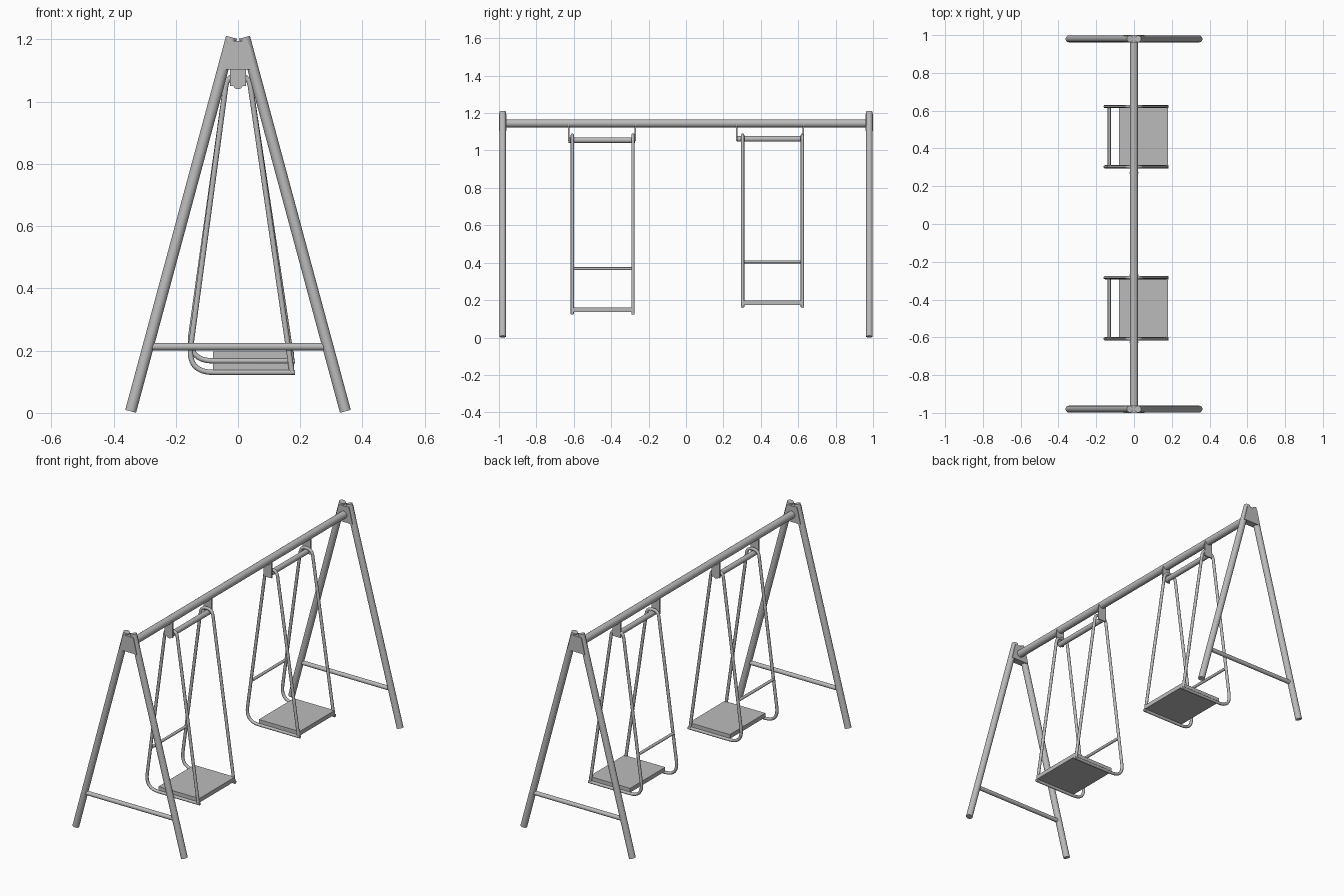
import bpy, bmesh
from mathutils import Vector

cube = bpy.data.objects.get("Cube")
if cube:
    bpy.data.objects.remove(cube, do_unlink=True)

steel = bpy.data.materials.new("grey steel")
steel.use_nodes = True
GREY = (0.5, 0.5, 0.5, 1)
steel.diffuse_color = GREY
steel.node_tree.nodes["Principled BSDF"].inputs["Base Color"].default_value = GREY


def rod(name, start, end, radius):
    """Straight round tube between two points."""
    start, end = Vector(start), Vector(end)
    axis = end - start
    bpy.ops.mesh.primitive_cylinder_add(vertices=24, radius=radius, depth=axis.length,
                                        location=(start + end) / 2,
                                        rotation=axis.to_track_quat("Z", "Y").to_euler())
    ob = bpy.context.object
    ob.name = name
    ob.data.materials.append(steel)
    bpy.ops.object.shade_smooth_by_angle()
    return ob


def slab(name, outline, y0, y1):
    """Flat-sided part: an x-z outline extruded along y."""
    bm = bmesh.new()
    face = bm.faces.new([bm.verts.new((x, y0, z)) for x, z in outline])
    grown = bmesh.ops.extrude_face_region(bm, geom=[face])["geom"]
    verts = [g for g in grown if isinstance(g, bmesh.types.BMVert)]
    bmesh.ops.translate(bm, verts=verts, vec=(0, y1 - y0, 0))
    bmesh.ops.recalc_face_normals(bm, faces=bm.faces)
    mesh = bpy.data.meshes.new(name)
    bm.to_mesh(mesh)
    bm.free()
    mesh.materials.append(steel)
    ob = bpy.data.objects.new(name, mesh)
    bpy.context.collection.objects.link(ob)
    return ob


def box(x0, x1, z0, z1):
    return [(x0, z0), (x1, z0), (x1, z1), (x0, z1)]


def bent_rod(name, corners, y, radius):
    """Bent tube through x-z corners, each given with its bend length."""
    pts = []
    for i, (x, z, bend) in enumerate(corners):
        p = Vector((x, y, z))
        if not bend:
            pts.append(p)
            continue
        ends = []
        for other in (corners[i - 1], corners[i + 1]):
            toward = Vector((other[0], y, other[1])) - p
            ends.append(p + toward.normalized() * bend)
        for k in range(9):
            t = k / 8
            pts.append(ends[0] * (1 - t) ** 2 + p * 2 * t * (1 - t) + ends[1] * t * t)
    curve = bpy.data.curves.new(name, "CURVE")
    curve.dimensions = "3D"
    curve.bevel_depth = radius
    curve.bevel_resolution = 4
    curve.use_fill_caps = True
    spline = curve.splines.new("POLY")
    spline.points.add(len(pts) - 1)
    for point, p in zip(spline.points, pts):
        point.co = (*p, 1)
    curve.materials.append(steel)
    ob = bpy.data.objects.new(name, curve)
    bpy.context.collection.objects.link(ob)


# A-frames at both ends
for end, y in (("front", -0.98), ("back", 0.98)):
    for side, s in (("right", -1), ("left", 1)):
        rod(f"{end}_{side}_leg", (s * 0.345, y, 0.005), (s * 0.021, y, 1.207), 0.018)
    rod(f"{end}_crossbar", (-0.285, y, 0.213), (0.285, y, 0.213), 0.012)
    slab(f"{end}_bracket",
         [(-0.056, 1.103), (0.056, 1.103), (0.033, 1.195), (-0.033, 1.195)],
         y - 0.02, y + 0.02)

# Top beam
rod("top_beam", (0, -0.975, 1.145), (0, 0.975, 1.145), 0.021)

# Swings: hanger plate positions, side frame positions, seat lift, pivot height
swings = {
    "front_swing": ((-0.627, -0.272), (-0.608, -0.284), 0.0, 1.055),
    "back_swing": ((0.272, 0.627), (0.303, 0.622), 0.037, 1.062),
}
for name, (plates, frames, lift, pivot) in swings.items():
    for y in plates:
        slab(f"{name}_hanger_plate", box(-0.025, 0.025, 1.05, 1.14), y - 0.004, y + 0.004)
    rod(f"{name}_pivot_bar", (0, plates[0], pivot), (0, plates[1], pivot), 0.015)
    for y in frames:
        bent_rod(f"{name}_side_frame",
                 [(0.183, 0.13 + lift, 0), (-0.163, 0.13 + lift, 0.085),
                  (-0.035, 1.083, 0.034), (0.035, 1.083, 0.034),
                  (0.174, 0.125 + lift, 0)], y, 0.0085)
    rod(f"{name}_back_bar", (-0.131, frames[0], 0.368 + lift),
        (-0.131, frames[1], 0.368 + lift), 0.008)
    slab(f"{name}_seat", box(-0.08, 0.18, 0.136 + lift, 0.16 + lift), frames[0], frames[1])
